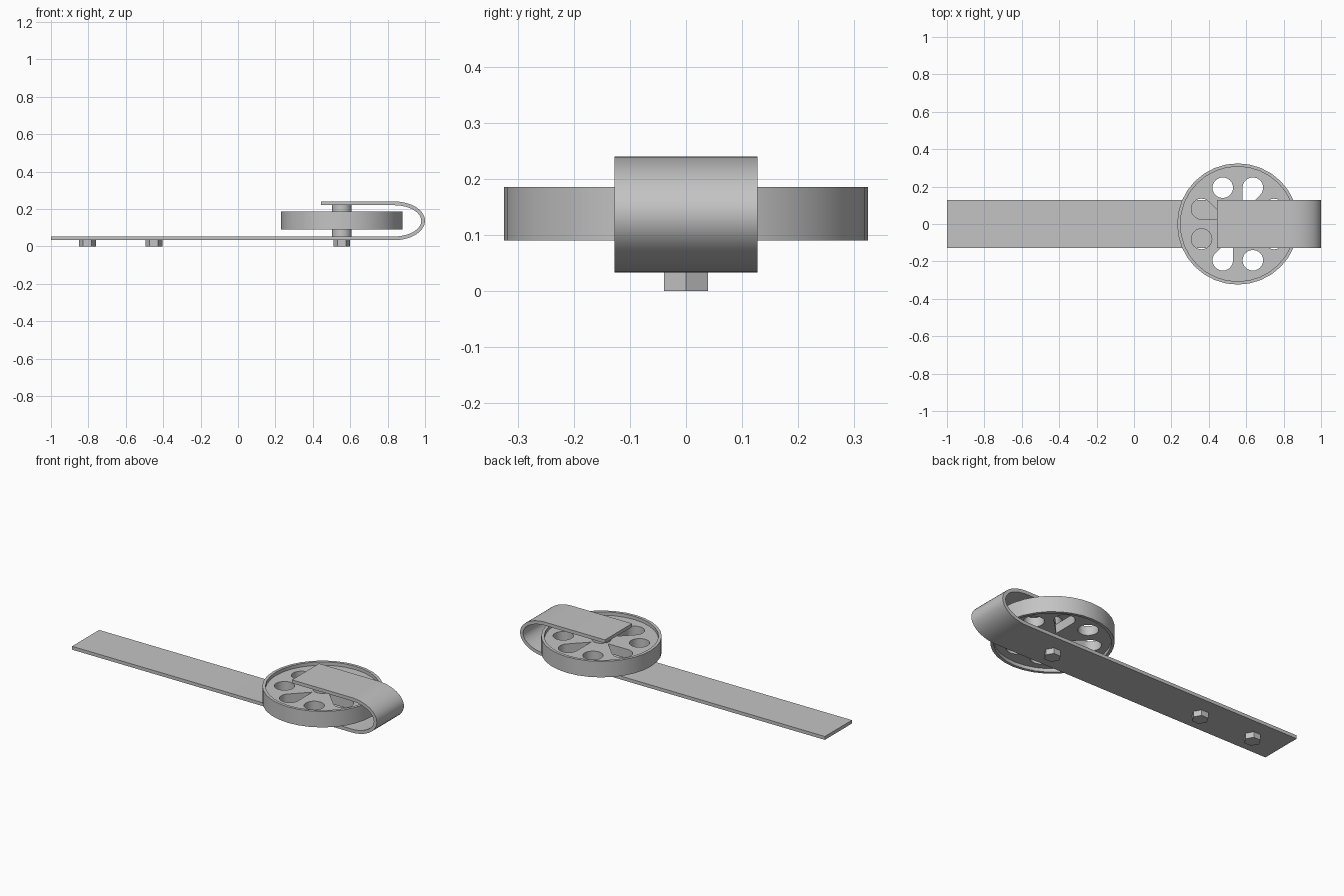
import bpy, bmesh, math
from mathutils import Matrix

if "Cube" in bpy.data.objects:
    bpy.data.objects.remove(bpy.data.objects["Cube"])

steel = bpy.data.materials.new("brushed_grey")
steel.diffuse_color = (0.55, 0.55, 0.55, 1)
steel.use_nodes = True
steel.node_tree.nodes["Principled BSDF"].inputs["Base Color"].default_value = steel.diffuse_color


def circle(r, n, cx=0.0, cy=0.0):
    return [(cx + r * math.cos(2 * math.pi * i / n),
             cy + r * math.sin(2 * math.pi * i / n)) for i in range(n)]


def extrude(name, outlines, z0, z1, matrix=Matrix()):
    """Fill nested 2D outlines (inner ones become holes) and extrude z0..z1."""
    cu = bpy.data.curves.new(name + "_curve", 'CURVE')
    cu.dimensions = '2D'
    cu.fill_mode = 'BOTH'
    cu.extrude = (z1 - z0) / 2
    for pts in outlines:
        sp = cu.splines.new('POLY')
        sp.points.add(len(pts) - 1)
        for p, (x, y) in zip(sp.points, pts):
            p.co = (x, y, 0, 1)
        sp.use_cyclic_u = True
    tmp = bpy.data.objects.new(name + "_tmp", cu)
    bpy.context.collection.objects.link(tmp)
    bpy.context.view_layer.update()
    dg = bpy.context.evaluated_depsgraph_get()
    me = bpy.data.meshes.new_from_object(tmp.evaluated_get(dg))
    bpy.data.objects.remove(tmp)
    bpy.data.curves.remove(cu)
    bm = bmesh.new()
    bm.from_mesh(me)
    bmesh.ops.remove_doubles(bm, verts=bm.verts, dist=1e-5)
    bmesh.ops.translate(bm, verts=bm.verts, vec=(0, 0, (z0 + z1) / 2))
    bmesh.ops.transform(bm, verts=bm.verts, matrix=matrix)
    bmesh.ops.recalc_face_normals(bm, faces=bm.faces)
    for f in bm.faces:
        f.smooth = True
        f.material_index = 0
    for e in bm.edges:
        e.smooth = e.calc_face_angle(3.0) < math.radians(35)
    bm.to_mesh(me)
    bm.free()
    me.name = name
    me.materials.clear()
    me.materials.append(steel)
    ob = bpy.data.objects.new(name, me)
    bpy.context.collection.objects.link(ob)
    return ob


# Strap: side profile bent into a hook, swept across y
T, BOT, TOP, BEND = 0.02, 0.033, 0.24, 0.835
mid, rx, rz = (BOT + TOP) / 2, 1 - BEND, (TOP - BOT) / 2
N = 20
arc = [-math.pi / 2 + math.pi * i / N for i in range(N + 1)]
outer = [(BEND + rx * math.cos(a), mid + rz * math.sin(a)) for a in arc]
inner = [(BEND + (rx - T) * math.cos(a), mid + (rz - T) * math.sin(a)) for a in reversed(arc)]
profile = [(-1, BOT)] + outer + [(0.443, TOP), (0.443, TOP - T)] + inner + [(-1, BOT + T)]
extrude("strap", [profile], -0.127, 0.127, Matrix.Rotation(math.pi / 2, 4, 'X'))

# Wheel: thin raised rim around a web with alternating round and teardrop holes
WX, R, RIM = 0.555, 0.324, 0.307
place = Matrix.Translation((WX, 0, 0))
extrude("wheel_rim", [circle(R, 32), circle(RIM, 32)], 0.09, 0.185, place)

HOLE_R, HOLE_D = 0.055, 0.21
half = math.pi / 8
holes = []
for k in range(8):
    a = half + k * math.pi / 4
    cx, cy = HOLE_D * math.cos(a), HOLE_D * math.sin(a)
    if k % 2 == 0:
        holes.append(circle(HOLE_R, 24, cx, cy))
    else:
        sweep = math.pi / 2 + half
        tear = [(cx + HOLE_R * math.cos(a + t), cy + HOLE_R * math.sin(a + t))
                for t in (-sweep + 2 * sweep * i / 18 for i in range(19))]
        tip = HOLE_D - HOLE_R / math.sin(half)
        holes.append(tear + [(tip * math.cos(a), tip * math.sin(a))])
extrude("wheel_web", [circle(RIM + 0.004, 32)] + holes, 0.11, 0.165, place)

# Axle hub between the two arms of the strap
extrude("axle_hub", [circle(0.053, 16)], BOT + T - 0.002, TOP - T + 0.002, place)

# Hexagonal bolt heads under the strap
for i, x in enumerate((-0.805, -0.45, WX)):
    extrude(f"bolt_head_{i + 1}", [circle(0.045, 6)], 0, BOT + 0.002,
            Matrix.Translation((x, 0, 0)))
